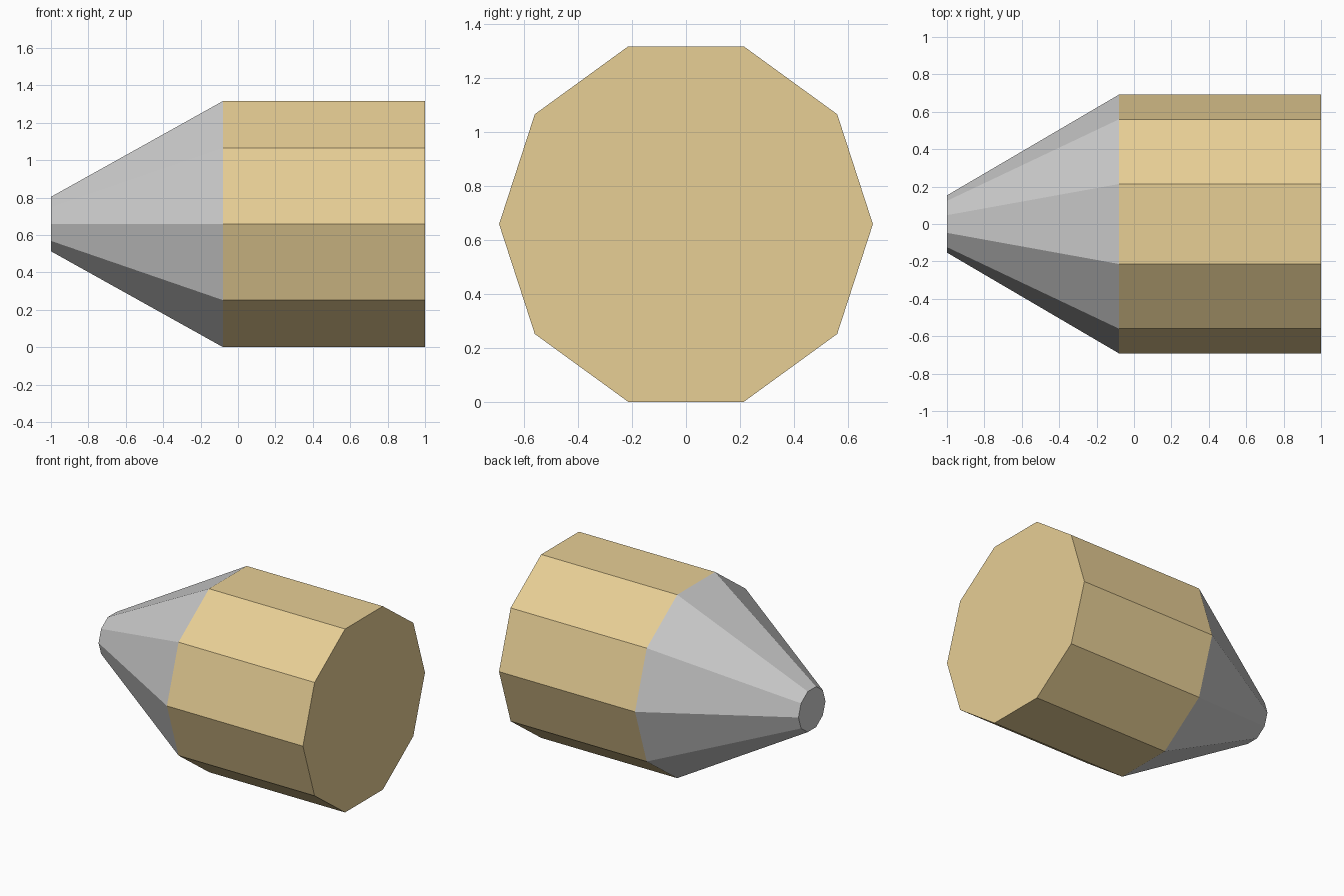
import bpy, bmesh
from math import cos, sin, pi

if "Cube" in bpy.data.objects:
    bpy.data.objects.remove(bpy.data.objects["Cube"])

SIDES = 10
RADIUS = 0.692
CENTER_Z = RADIUS * sin(2 * pi / 5)


def prism(name, x_open, r_open, x_cap, r_cap):
    """Ten-sided shell along x, closed only at the x_cap end."""
    bm = bmesh.new()

    def ring(x, r):
        return [bm.verts.new((x, r * cos(2 * pi * i / SIDES),
                              CENTER_Z + r * sin(2 * pi * i / SIDES)))
                for i in range(SIDES)]

    a, b = ring(x_open, r_open), ring(x_cap, r_cap)
    for i in range(SIDES):
        j = (i + 1) % SIDES
        # winding follows the direction of travel so normals face outward
        quad = (a[i], a[j], b[j], b[i])
        bm.faces.new(quad if x_cap > x_open else quad[::-1])
    bm.faces.new(b if x_cap > x_open else b[::-1])
    bm.normal_update()
    # outward check against the end cap direction
    for f in bm.faces:
        c = f.calc_center_median()
        c.z -= CENTER_Z
        c.x -= (x_open + x_cap) / 2
        if f.normal.dot(c) < 0:
            f.normal_flip()
    mesh = bpy.data.meshes.new(name)
    bm.to_mesh(mesh)
    bm.free()
    obj = bpy.data.objects.new(name, mesh)
    bpy.context.collection.objects.link(obj)
    return obj


# Tan body with a flat rear end
body = prism("body", -0.08, RADIUS, 1.0, RADIUS)
tan = bpy.data.materials.new("tan")
tan.diffuse_color = (0.8, 0.62, 0.3, 1)
tan.use_nodes = True
tan.node_tree.nodes["Principled BSDF"].inputs["Base Color"].default_value = tan.diffuse_color
body.data.materials.append(tan)

# Grey tapered nose with a small blunt tip
prism("nose_cone", -0.08, RADIUS, -1.0, 0.153)
